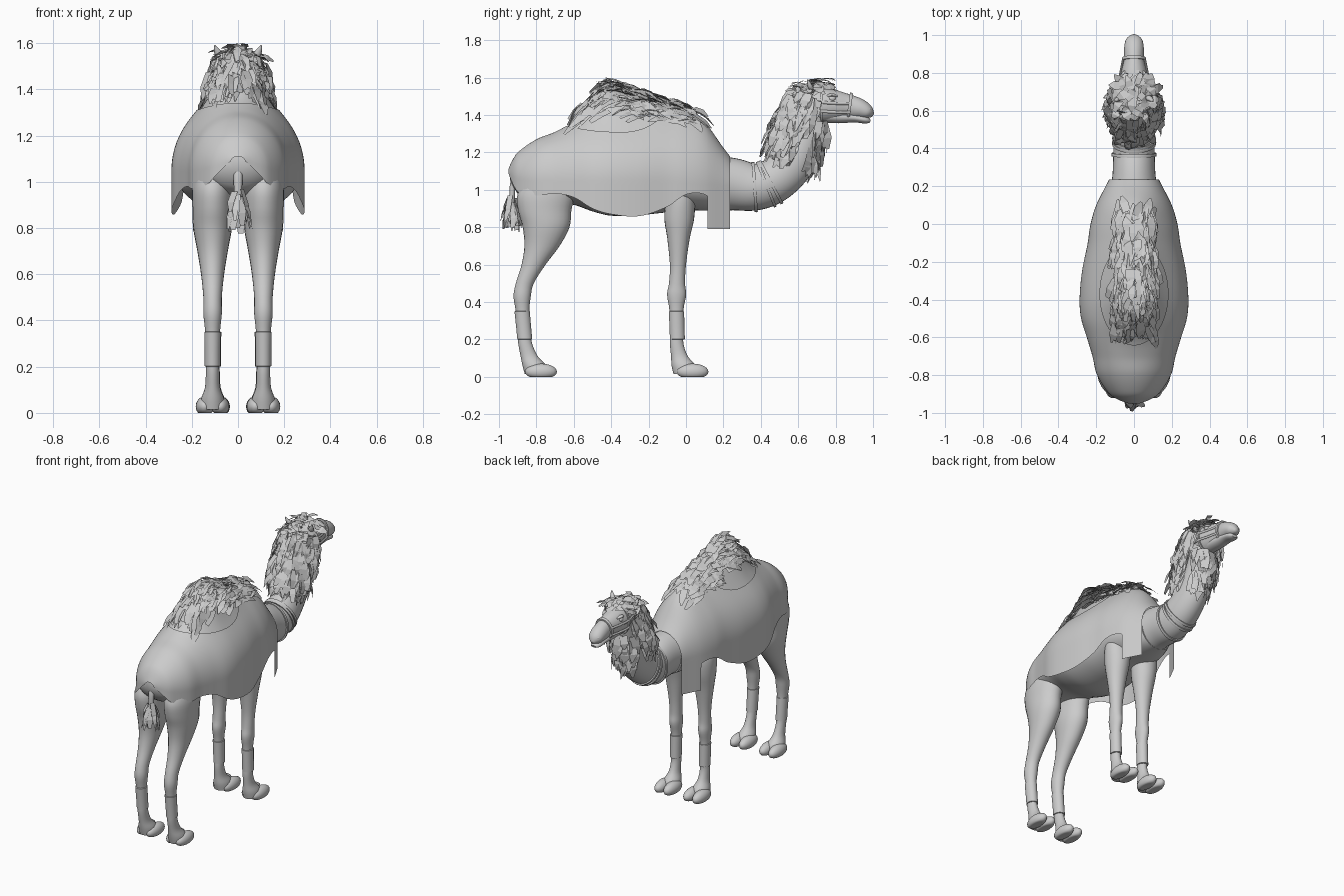
import bpy, math, random
from mathutils import Vector as V

if "Cube" in bpy.data.objects:
    bpy.data.objects.remove(bpy.data.objects["Cube"])

random.seed(4)
R = random.uniform


def make(name, verts, faces, smooth=True):
    me = bpy.data.meshes.new(name)
    me.from_pydata([tuple(v) for v in verts], [], faces)
    me.update()
    ob = bpy.data.objects.new(name, me)
    bpy.context.collection.objects.link(ob)
    if smooth:
        bpy.ops.object.select_all(action='DESELECT')
        ob.select_set(True)
        bpy.context.view_layer.objects.active = ob
        bpy.ops.object.shade_smooth_by_angle(angle=math.radians(50))
    return ob


def spline(pts, u):
    # Catmull-Rom through a list of tuples
    n = len(pts) - 1
    i = min(int(u), n - 1)
    t = u - i
    a, b, c, d = pts[max(i - 1, 0)], pts[i], pts[i + 1], pts[min(i + 2, n)]
    return [0.5 * (2 * q + (r - p) * t + (2 * p - 5 * q + 4 * r - s) * t * t
                   + (3 * q - p - 3 * r + s) * t ** 3) for p, q, r, s in zip(a, b, c, d)]


def rings_to_mesh(name, rings):
    n = len(rings[0])
    verts = [p for r in rings for p in r]
    faces = [(i * n + j, i * n + (j + 1) % n, (i + 1) * n + (j + 1) % n, (i + 1) * n + j)
             for i in range(len(rings) - 1) for j in range(n)]
    faces += [tuple(range(n))[::-1], tuple(range(len(verts) - n, len(verts)))]
    return make(name, verts, faces)


def frames(pts, steps, flat=False):
    # points are (x, y, z, half width, half depth)
    m = (len(pts) - 1) * steps
    s = [spline(pts, i / steps) for i in range(m + 1)]
    out = []
    for i, p in enumerate(s):
        t = V(s[min(i + 1, m)][:3]) - V(s[max(i - 1, 0)][:3])
        nrm = V((0, 1, 0)) if flat else V((1, 0, 0)).cross(t).normalized()
        out.append((V(p[:3]), nrm, max(p[3], .002), max(p[4], .002)))
    return out


def loft(name, pts, steps=5, seg=24, flat=False):
    return rings_to_mesh(name, [
        [c + V((1, 0, 0)) * a * math.cos(k * math.tau / seg) + n * b * math.sin(k * math.tau / seg)
         for k in range(seg)] for c, n, a, b in frames(pts, steps, flat)])


def band(name, pts, u0, u1, h):
    # raised ring following a stretch of a loft path
    out = []
    for u, g in ((u0, -.004), (u0, h), ((u0 + u1) / 2, h * 1.2), (u1, h), (u1, -.004)):
        p = spline(pts, u)
        out.append((p[:3], p[3] + g, p[4] + g))
    t = V(out[-1][0]) - V(out[0][0])
    n = V((1, 0, 0)).cross(t).normalized()
    rings_to_mesh(name, [[V(c) + V((a * math.cos(k * math.tau / 32), 0, 0)) + n * b * math.sin(k * math.tau / 32)
                          for k in range(32)] for c, a, b in out])


def ball(name, loc, size, floor=False):
    bpy.ops.mesh.primitive_uv_sphere_add(segments=20, ring_count=12, radius=1)
    ob = bpy.context.object
    ob.name = name
    for v in ob.data.vertices:
        v.co = V(loc) + V([a * b for a, b in zip(v.co, size)])
        if floor:
            v.co.z = max(v.co.z, 0)
    bpy.ops.object.shade_smooth()


# Body table: y, top, half width, hem, widest z, hump height, belly
BODY = [(-.95, 1.11, .03, 1.09, 1.09, 0, 1.07), (-.93, 1.155, .085, 1.04, 1.07, 0, 1.03),
        (-.9, 1.2, .13, .99, 1.06, 0, .98), (-.8, 1.27, .195, .97, 1.05, 0, .93),
        (-.7, 1.31, .22, .98, 1.05, 0, .93), (-.6, 1.34, .25, .96, 1.05, .03, .92),
        (-.5, 1.355, .28, .9, 1.05, .12, .885), (-.4, 1.365, .288, .87, 1.05, .185, .862),
        (-.25, 1.365, .275, .86, 1.05, .14, .865), (-.1, 1.36, .245, .91, 1.05, .08, .88),
        (0, 1.345, .23, .975, 1.04, .07, .89), (.1, 1.31, .2, .975, 1.03, .05, .89),
        (.2, 1.225, .15, .9, 1.02, 0, .89), (.235, 1.18, .132, .9, 1.02, 0, .89)]


def body(y):
    n = len(BODY)
    i = max(k for k in range(n - 1) if BODY[k][0] <= y + 1e-9 or k == 0)
    y0, y1 = BODY[i][0], BODY[i + 1][0]
    t, h = (y - y0) / (y1 - y0), y1 - y0

    def slope(k, c):
        a, b = BODY[max(k - 1, 0)], BODY[min(k + 1, n - 1)]
        return (b[c] - a[c]) / (b[0] - a[0])
    return [(1 + 2 * t) * (1 - t) ** 2 * BODY[i][c] + t * (1 - t) ** 2 * h * slope(i, c)
            + t * t * (3 - 2 * t) * BODY[i + 1][c] + t * t * (t - 1) * h * slope(i + 1, c) for c in range(1, 7)]


def top_z(x, y, off=0):
    top, rx, _, zw, hump, _ = body(y)
    return zw + (top - off - zw) * math.sqrt(max(0, 1 - (x / rx) ** 2)) + hump * math.exp(-(x / .11) ** 2)


# Torso with hump
rings = []
for i in range(61):
    y = -.94 + 1.16 * i / 60
    top, rx, hem, zw, hump, bot = body(y)
    ring = []
    for k in range(48):
        a = k * math.tau / 48
        x, s = max(rx - .015, .01) * math.cos(a), math.sin(a)
        z = zw + (max(top - .012 - zw, .005) * s + hump * math.exp(-(x / .11) ** 2) * min(1, s * 3)
                  if s > 0 else (zw - bot) * s)
        ring.append((x, y, z))
    rings.append(ring)
rings_to_mesh('torso', rings)

# Blanket: draped sheet with oval opening for the hump
ys = sorted([-.95 + 1.185 * i / 90 for i in range(91)] + [.114, .1145])
DROP, ARC = 8, 56
verts, faces = [], []
for y in ys:
    top, rx, hem, zw, hump, _ = body(y)
    if y > .1142:
        hem = .79
    row = [(rx, y, hem + (zw - hem) * k / DROP) for k in range(DROP)]
    for k in range(ARC + 1):
        x = rx * math.cos(math.pi * k / ARC)
        row.append((x, y, zw + (top - zw) * math.sin(math.pi * k / ARC) + hump * math.exp(-(x / .11) ** 2)))
    row += [(-x, yy, z) for x, yy, z in row[:DROP][::-1]]
    verts += row


def oval(v):
    return math.hypot(v[0] / .18, (v[1] + .37) / .27) if v[2] > 1.15 else 9


W = 2 * DROP + ARC + 1
for i in range(len(ys) - 1):
    for j in range(W - 1):
        f = (i * W + j, i * W + j + 1, (i + 1) * W + j + 1, (i + 1) * W + j)
        if any(oval(verts[k]) >= 1 for k in f):
            faces.append(f)
for k in {k for f in faces for k in f}:
    r = oval(verts[k])
    if r < 1:
        x, y = verts[k][0] / r, (verts[k][1] + .37) / r - .37
        verts[k] = (x, y, top_z(x, y))
make('blanket', verts, faces)

# Neck and collar bands
NECK = [(0, .1, 1.04, .14, .15), (0, .25, 1.03, .115, .14), (0, .37, 1.015, .11, .125),
        (0, .47, 1.05, .105, .12), (0, .56, 1.13, .095, .115), (0, .62, 1.23, .085, .1),
        (0, .65, 1.33, .075, .09), (0, .68, 1.44, .065, .08)]
loft('neck', NECK, 6, 32)
for i, u in enumerate((1.9, 2.5, 2.75)):
    band('collar_band_%d' % i, NECK, u, u + .15, .008)

# Head, lower jaw, bridle
HEAD = [(0, .6, 1.44, .02, .03), (0, .64, 1.45, .062, .08), (0, .72, 1.452, .08, .092), (0, .8, 1.45, .07, .082),
        (0, .87, 1.445, .053, .065), (0, .93, 1.433, .052, .053), (0, .975, 1.413, .043, .037),
        (0, 1.0, 1.398, .012, .01)]
loft('head', HEAD, 5, 28)
loft('lower_jaw', [(0, .72, 1.4, .05, .04), (0, .82, 1.39, .048, .034), (0, .9, 1.385, .042, .024),
                   (0, .96, 1.374, .038, .02), (0, .985, 1.366, .02, .008)], 4, 20)
band('noseband', HEAD, 3.95, 4.2, .01)
band('cheek_band', HEAD, 2.0, 2.15, .008)
for s, side in ((1, 'left'), (-1, 'right')):
    for i, dz in enumerate((.018, -.03)):
        loft('bridle_strap_%s_%d' % (side, i),
             [(s * .056, .88, 1.445 + dz, .006, .008), (s * .072, .8, 1.445 + dz, .006, .008),
              (s * .083, .73, 1.45 + dz, .006, .008), (s * .07, .65, 1.46 + dz, .006, .008)], 4, 8)
    ball('eye_' + side, (s * .06, .78, 1.488), (.013, .02, .015))
    loft('brow_' + side, [(s * .05, .745, 1.497, .008, .006), (s * .061, .78, 1.508, .014, .009),
                          (s * .05, .81, 1.5, .006, .005)], 4, 10)
    ball('nostril_' + side, (s * .028, .972, 1.43), (.012, .018, .012))
    loft('ear_' + side, [(s * .06, .68, 1.52, .012, .012), (s * .08, .665, 1.55, .02, .014),
                         (s * .1, .65, 1.59, .004, .004)], 4, 12)

# Legs, cuffs and two-toed feet; each row is y, z, half width, half depth
FRONT = [(-.04, 1.06, .07, .05), (-.03, .96, .085, .075), (-.036, .85, .078, .08), (-.04, .74, .062, .06),
         (-.043, .6, .043, .043), (-.048, .5, .038, .043), (-.05, .44, .038, .051), (-.051, .36, .031, .038),
         (-.048, .25, .029, .036), (-.05, .18, .029, .036), (-.035, .11, .033, .045), (-.012, .06, .05, .065),
         (-.005, .015, .052, .062)]
HIND = [(-.74, 1.08, .07, .1), (-.75, .98, .088, .15), (-.755, .89, .088, .142), (-.748, .8, .084, .125),
        (-.77, .7, .066, .094), (-.815, .6, .05, .064), (-.862, .5, .04, .048), (-.876, .43, .04, .046),
        (-.874, .35, .032, .036), (-.867, .25, .029, .034), (-.86, .18, .029, .037), (-.838, .11, .033, .046),
        (-.81, .06, .05, .064), (-.8, .015, .052, .062)]
for s, side in ((1, 'left'), (-1, 'right')):
    for name, rows, cx, fy, ca, cb in (('front', FRONT, .108, .035, -.051, -.046), ('hind', HIND, .11, -.775, -.876, -.862)):
        part = '%s_%s' % (name, side)
        loft('leg_' + part, [(s * cx, y, z, a, b) for y, z, a, b in rows], 4, 24, True)
        loft('cuff_' + part, [(s * cx, ca, .352, .03, .034), (s * cx, ca, .35, .036, .041),
                              (s * cx, (ca + cb) / 2, .275, .034, .04), (s * cx, cb, .202, .034, .04),
                              (s * cx, cb, .2, .028, .034)], 1, 24, True)
        for d in (-1, 1):
            ball('toe_%s_%d' % (part, d > 0), (s * cx + d * .034, fy, .028), (.039, .085, .043), True)

# Tail
loft('tail', [(0, -.9, 1.09, .022, .018), (0, -.925, 1.03, .02, .016), (0, -.93, .95, .017, .014),
              (0, -.935, .87, .012, .01)], 4, 12)


# Wool made of flat ragged cards
def cards(name, items):
    v, f = [], []
    for p, d, n, length, width in items:
        d = V(d).normalized()
        n = V(n)
        w = d.cross(n).normalized() * width / 2
        b = len(v)
        mid, end = p + d * length * .55 + n * .008, p + d * length
        v += [p - w, p + w, mid + w * 1.1, mid - w * 1.1, end + w * R(.1, .9), end - w * R(-.2, .7)]
        f += [(b, b + 1, b + 2, b + 3), (b + 3, b + 2, b + 4, b + 5)]
    make(name, v, f, False)


# Hump wool
items = []
for i in range(420):
    y = R(-.57, .07)
    x = R(-1, 1) * (.105 if y < -.1 else .09)
    p = V((x, y, top_z(x, y) + R(.0, .045)))
    back = -1 if y < -.3 or random.random() < .6 else 1
    e = .02
    q = V((x + R(-.1, .5) * e * (1 if x > 0 else -1), y + back * e, 0))
    q.z = top_z(q.x, q.y)
    d = q - V((x, y, top_z(x, y)))
    n = V((x * 6 + R(-.5, .5), R(-.4, .4), 1)).normalized()
    items.append((p, d, n, R(.07, .12), R(.025, .05)))
cards('hump_wool', items)

# Mane down the back and sides of the neck, then the sparser throat wool
AXIS = [(0, .54, 1.22, .085, .09), (0, .58, 1.32, .115, .1), (0, .63, 1.42, .125, .105), (0, .68, 1.5, .105, .1)]
FR = frames(AXIS, 12)
items = []
for i in range(420):
    c, n, a, b = random.choice(FR)
    t = math.radians(R(-25, 205))
    out = (V((math.cos(t), 0, 0)) + n * math.sin(t)).normalized()
    p = c + V((a * math.cos(t), 0, 0)) + n * b * math.sin(t) + out * R(-.015, .02)
    items.append((p, V((R(-.2, .2), -.3 + R(-.2, .2), -1)) + out * .15, out + V((R(-.5, .5), R(-.5, .5), 0)),
                  R(.07, .13), R(.03, .05)))
cards('mane_wool', items)

items = []
for i in range(110):
    u = R(0, 1)
    t = R(-1, 1)
    p = V((t * (.06 + .05 * u), .64 + .06 * u + .05 * (1 - t * t), 1.15 + .22 * u))
    out = V((t, .7, 0)).normalized()
    items.append((p, V((R(-.2, .2), -.12 + R(-.25, .3), -1)), out + V((R(-.5, .5), R(-.5, .5), 0)),
                  R(.08, .14), R(.03, .06)))
cards('throat_wool', items)

# Forelock on the crown
items = []
for i in range(130):
    x, y = R(-.085, .085), R(.58, .75)
    p = V((x, y, 1.535 + R(0, .085) * (1 - abs(x) / .1) * min(1, (y - .5) / .2)))
    items.append((p, (R(-.4, .4), R(-.6, 1), R(-.25, .02)), V((x * 7, R(-.5, .5), 1)).normalized(),
                  R(.05, .09), R(.03, .05)))
cards('crown_wool', items)

# Tail tuft
items = []
for i in range(50):
    t = R(0, math.tau)
    out = V((math.cos(t), math.sin(t), 0))
    p = V((0, -.93, R(.89, .97))) + out * .02
    items.append((p, V((0, 0, -1)) + out * R(.0, .42), out, R(.09, .13), R(.02, .04)))
cards('tail_tuft', items)
